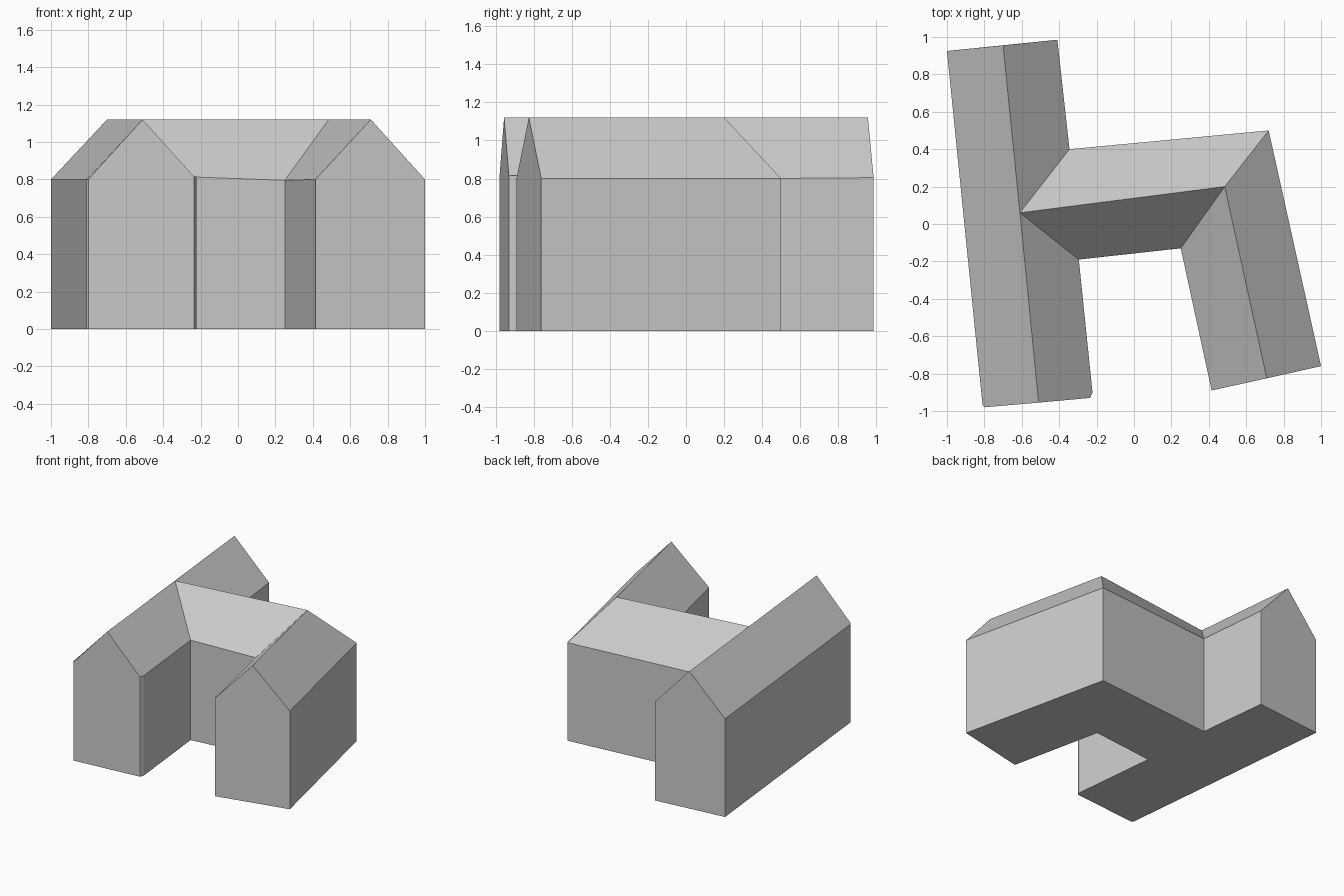
import bpy
import bmesh

cube = bpy.data.objects.get("Cube")
if cube:
    bpy.data.objects.remove(cube, do_unlink=True)

EAVE, LOW_EAVE, RIDGE = 0.80, 0.815, 1.12

grey = bpy.data.materials.new("plain grey")
grey.use_nodes = True
colour = (0.6, 0.6, 0.6, 1)
grey.diffuse_color = colour
grey.node_tree.nodes["Principled BSDF"].inputs["Base Color"].default_value = colour

# Eave corners, counter-clockwise from the front of the left-hand wing
eaves = {
    "west_front": (-0.81, -0.965, EAVE),
    "gable_a": (-0.80, -0.98, EAVE),
    "gable_b": (-0.235, -0.93, LOW_EAVE),
    "step": (-0.222, -0.90, LOW_EAVE),
    "court_west": (-0.295, -0.19, LOW_EAVE),
    "court_east": (0.25, -0.13, 0.795),
    "gable_c": (0.415, -0.89, EAVE),
    "gable_d": (1.0, -0.76, EAVE),
    "back_east": (0.72, 0.50, EAVE),
    "back_inner": (-0.345, 0.40, EAVE),
    "gable_e": (-0.41, 0.985, 0.805),
    "gable_f": (-1.0, 0.925, EAVE),
}

# Ridge ends and junctions
ridges = {
    "long_front": (-0.51, -0.955, RIDGE),
    "long_joint": (-0.61, 0.06, RIDGE),
    "long_back": (-0.70, 0.955, RIDGE),
    "short_front": (0.71, -0.825, RIDGE),
    "short_joint": (0.485, 0.20, RIDGE),
}
points = {**eaves, **ridges}

# Walls that rise to a gable peak, by their first corner
gables = {"gable_a": "long_front", "gable_c": "short_front", "gable_e": "long_back"}

# Roof slopes, each named by its corners
slopes = [
    "gable_f west_front gable_a long_front long_joint long_back",
    "long_front gable_b step court_west long_joint",
    "long_joint back_inner gable_e long_back",
    "long_joint court_west court_east short_joint",
    "short_joint back_east back_inner long_joint",
    "court_east gable_c short_front short_joint",
    "short_front gable_d back_east short_joint",
]


def build(name, polygons):
    """Join polygons of coordinates into one flat-shaded object."""
    bm = bmesh.new()
    for polygon in polygons:
        bm.faces.new([bm.verts.new(p) for p in polygon])
    bmesh.ops.remove_doubles(bm, verts=bm.verts[:], dist=0.0001)
    mesh = bpy.data.meshes.new(name)
    bm.to_mesh(mesh)
    bm.free()
    mesh.materials.append(grey)
    obj = bpy.data.objects.new(name, mesh)
    bpy.context.collection.objects.link(obj)


def ground(name):
    x, y, _ = points[name]
    return (x, y, 0)


# Walls with their gable ends
corners = list(eaves)
walls = []
for a, b in zip(corners, corners[1:] + corners[:1]):
    wall = [ground(a), ground(b), points[b]]
    if a in gables:
        wall.append(points[gables[a]])
    walls.append(wall + [points[a]])

build("walls", walls)
build("roof", [[points[n] for n in slope.split()] for slope in slopes])
build("floor", [[ground(n) for n in reversed(corners)]])
